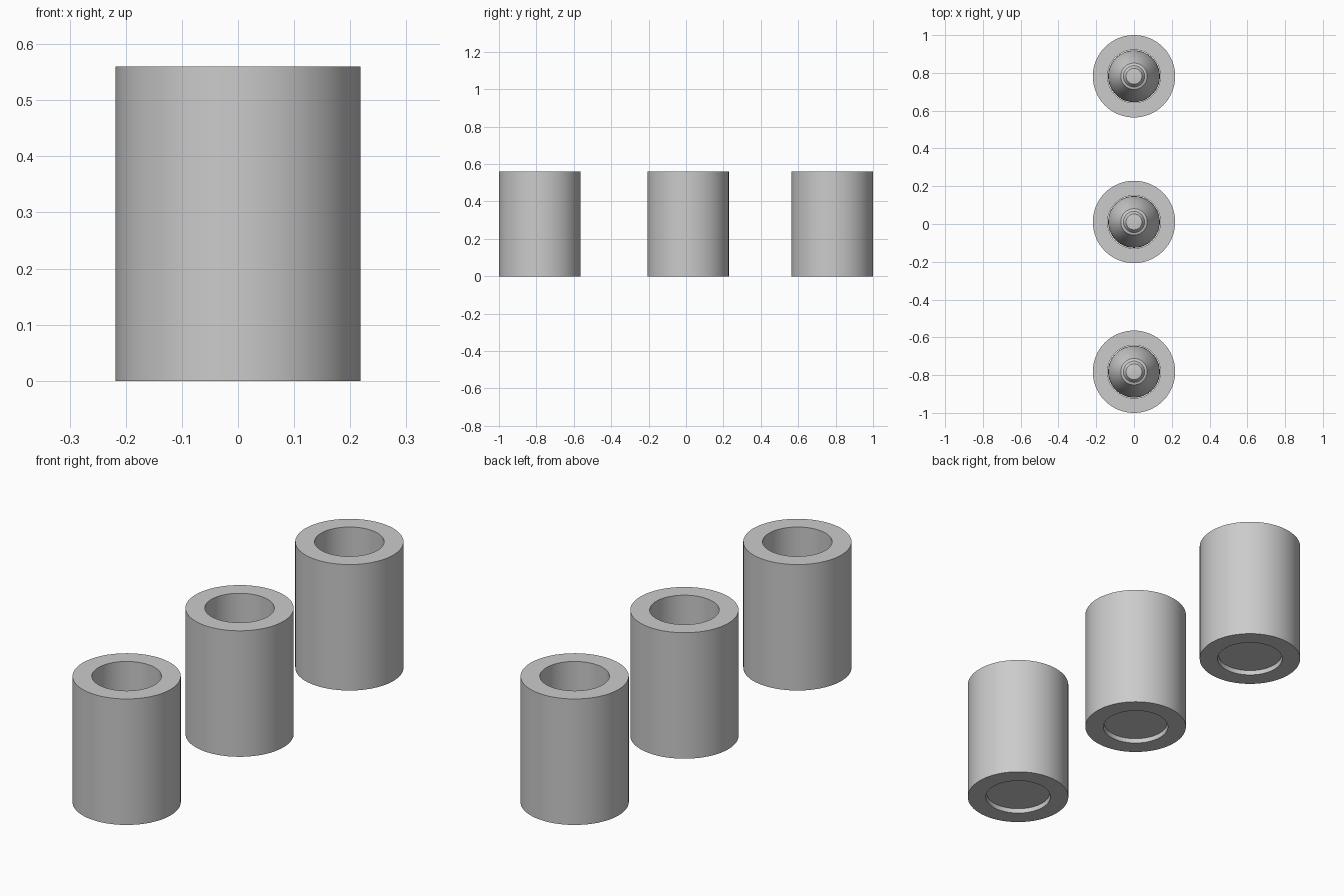
import bpy
import bmesh
import math

default_cube = bpy.data.objects.get("Cube")
if default_cube:
    bpy.data.objects.remove(default_cube, do_unlink=True)

SIDES = 64
RADIUS, BORE, HEIGHT = 0.218, 0.14, 0.56
ROW = {"front": -0.782, "middle": 0.011, "back": 0.782}

grey = bpy.data.materials.new("plain grey")
grey.diffuse_color = (0.6, 0.6, 0.6, 1)
grey.use_nodes = True
grey.node_tree.nodes["Principled BSDF"].inputs["Base Color"].default_value = grey.diffuse_color


def lathe(name, profile, y, closed):
    """Revolve an (r, z) profile around the vertical axis."""
    bm = bmesh.new()
    verts = [bm.verts.new((r, 0, z)) for r, z in profile]
    edges = [bm.edges.new(pair) for pair in zip(verts, verts[1:])]
    if closed:
        edges.append(bm.edges.new((verts[-1], verts[0])))
    bmesh.ops.spin(bm, geom=verts + edges, cent=(0, 0, 0), axis=(0, 0, 1),
                   angle=math.tau, steps=SIDES, use_duplicate=False)
    bmesh.ops.remove_doubles(bm, verts=bm.verts, dist=1e-5)
    bmesh.ops.recalc_face_normals(bm, faces=bm.faces)
    mesh = bpy.data.meshes.new(name)
    bm.to_mesh(mesh)
    bm.free()
    mesh.materials.append(grey)
    obj = bpy.data.objects.new(name, mesh)
    obj.location.y = y
    bpy.context.collection.objects.link(obj)
    bpy.ops.object.select_all(action="DESELECT")
    obj.select_set(True)
    bpy.context.view_layer.objects.active = obj
    bpy.ops.object.shade_smooth_by_angle(angle=math.radians(30))


# Hollow outer sleeve, open at both ends
sleeve = [(BORE, 0), (RADIUS, 0), (RADIUS, HEIGHT), (BORE, HEIGHT)]

# Pointed core: flat base, straight body, curved nose, stepped tip
core = [(0, 0.02), (0.137, 0.02), (0.137, 0.22)]
for i in range(1, 9):
    t = i / 8
    core.append((0.137 - 0.067 * t ** 1.6, 0.22 + 0.2 * t))
core += [(0.056, 0.425), (0.042, 0.445), (0, 0.45)]

for place, y in ROW.items():
    lathe(place + "_sleeve", sleeve, y, True)
    lathe(place + "_core", core, y, False)
